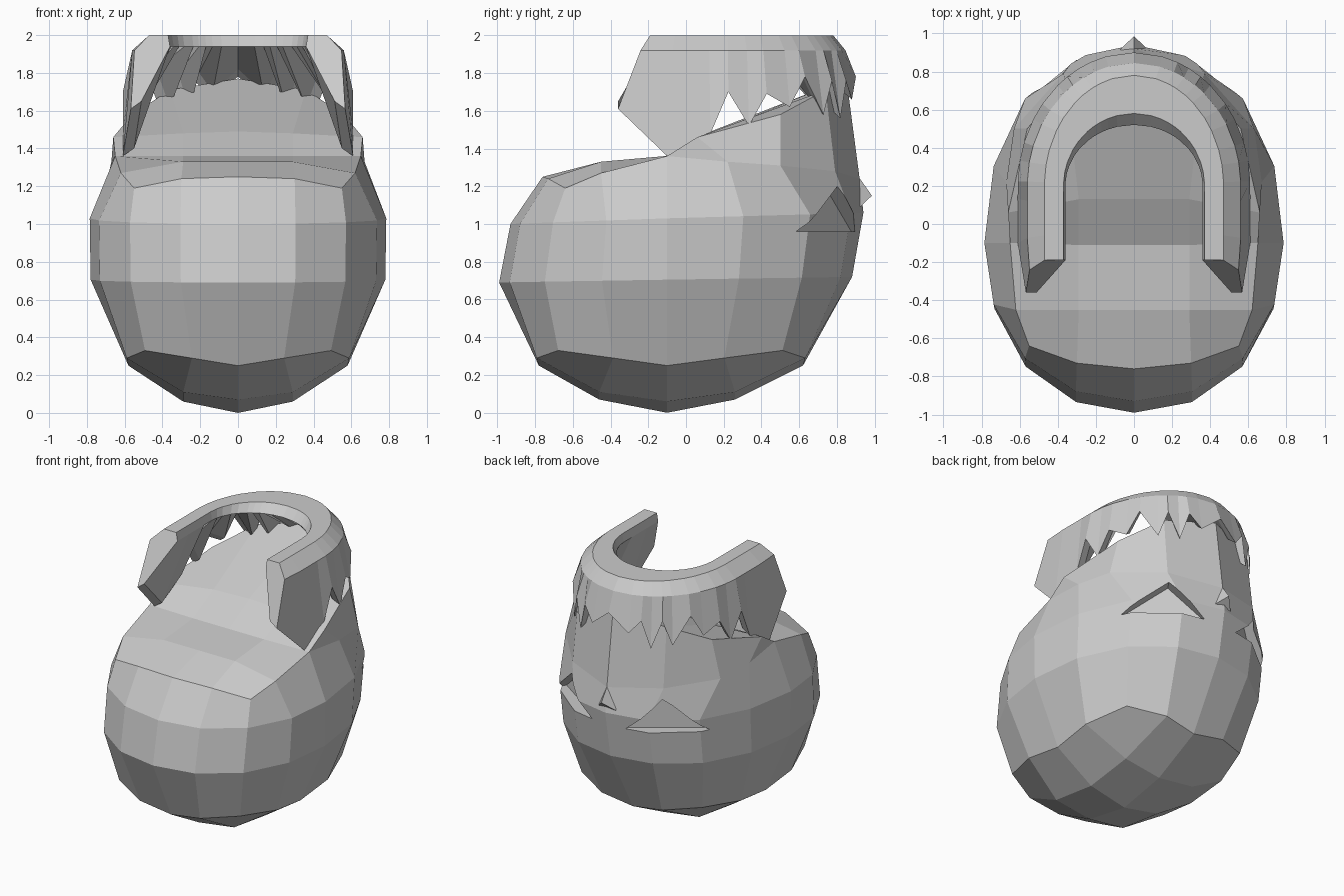
import bpy, bmesh, math
from mathutils import Vector

cube = bpy.data.objects.get("Cube")
if cube:
    bpy.data.objects.remove(cube, do_unlink=True)

grey = bpy.data.materials.new("plain grey")
grey.use_nodes = True
grey.diffuse_color = (0.6, 0.6, 0.6, 1)
grey.node_tree.nodes["Principled BSDF"].inputs["Base Color"].default_value = (0.6, 0.6, 0.6, 1)


def finish(bm, name):
    bmesh.ops.remove_doubles(bm, verts=bm.verts, dist=0.0005)
    bmesh.ops.recalc_face_normals(bm, faces=bm.faces)
    mesh = bpy.data.meshes.new(name)
    bm.to_mesh(mesh)
    bm.free()
    mesh.materials.append(grey)
    obj = bpy.data.objects.new(name, mesh)
    bpy.context.collection.objects.link(obj)
    return obj


def mirrored(half):
    """Close a half ring of 9 points (front to back) into 16 points."""
    return half + [(-x, y, z) for x, y, z in half[7:0:-1]]


def ellipse_ring(w, y_front, y_back, z_front, z_back, square=0.0, lift=0.0):
    half = []
    for k in range(9):
        a = k * math.pi / 8
        c = math.sin(2 * a) ** 2
        f = 1 + square * c
        x = w * math.sin(a) * f
        r = (y_back + 0.1) if k > 4 else (-0.1 - y_front)
        y = -0.1 - r * math.cos(a) * f
        t = (1 - math.cos(a)) / 2
        half.append((x, y, z_front + (z_back - z_front) * t + lift * c))
    return mirrored(half)


def cap(bm, ring, rows):
    """Fill a 16 point ring with a 4 x 4 grid; rows hold (y, z side, z centre)."""
    grid = [[ring[i] for i in (2, 1, 0, 15, 14)]]
    for n, (y, z_side, z_mid) in enumerate(rows):
        k = 3 + n
        grid.append([ring[k], (0.29, y, z_side), (0, y, z_mid), (-0.29, y, z_side), ring[16 - k]])
    grid.append([ring[i] for i in (6, 7, 8, 9, 10)])
    verts = [[bm.verts.new(p) for p in row] for row in grid]
    for r in range(4):
        for c in range(4):
            bm.faces.new((verts[r][c], verts[r][c + 1], verts[r + 1][c + 1], verts[r + 1][c]))


# Body: faceted bean with a raised head at the rear
shoulder = [(0, -.76, 1.25), (.3, -.73, 1.24), (.55, -.64, 1.19), (.62, -.45, 1.27), (.65, -.1, 1.36),
            (.67, .22, 1.33), (.63, .5, 1.31), (.37, .79, 1.28), (0, .92, 1.24)]
crest = shoulder[:5] + [(.66, .06, 1.46), (.56, .5, 1.58), (.36, .74, 1.71), (0, .85, 1.77)]
rings = [ellipse_ring(.58, -.78, .62, .25, .25, .2, .08),
         ellipse_ring(.78, -.99, .88, .69, .72, .03),
         ellipse_ring(.785, -.93, .94, 1.0, 1.06, .03),
         mirrored(shoulder), mirrored(crest)]
bm = bmesh.new()
loops = [[bm.verts.new(p) for p in ring] for ring in rings]
for lo, hi in zip(loops, loops[1:]):
    for k in range(16):
        j = (k + 1) % 16
        bm.faces.new((lo[k], lo[j], hi[j], hi[k]))
cap(bm, rings[0], [(-.46, .11, .07), (-.1, .06, .0), (.26, .11, .07)])
cap(bm, rings[4], [(-.45, 1.33, 1.33), (-.11, 1.36, 1.36), (.13, 1.48, 1.49)])
bmesh.ops.remove_doubles(bm, verts=bm.verts, dist=0.0005)
bmesh.ops.dissolve_degenerate(bm, dist=0.0005, edges=bm.edges)
body = finish(bm, "body")

# Hair: horseshoe band, open at the front, with a jagged lower edge
ARC_Y = 0.2
arm = [(-.36, 1.61, -.19, .93), (-.1, 1.36, -.06, 1), (.13, 1.48, .12, 1)]  # y low, z tip, y top, taper
arc = [(2, 1.70), (11, 1.52), (19, 1.69), (30, 1.62), (38, 1.78), (49, 1.58),
       (55, 1.76), (62, 1.56), (68, 1.76), (76, 1.66), (90, 1.78)]      # angle, z tip


def section(tip_z):
    """Closed cross-section: half width, rear y, height, low flag."""
    return [(.37, .58, 2.0, 0), (.47, .78, 2.0, 0), (.56, .845, 1.92, .3),
            (.61, .90, tip_z, 1), (.55, .85, tip_z + .04, 1), (.36, .52, 1.94, 0)]


stations = []
for y_low, z, y_top, taper in arm:
    stations.append([(w * (1 + (taper - 1) * low), y_top + (y_low - y_top) * low, h)
                     for w, yb, h, low in section(z)])
for deg, z in arc:
    a = math.radians(deg)
    stations.append([(w * math.cos(a), ARC_Y + (yb - ARC_Y) * math.sin(a), h)
                     for w, yb, h, low in section(z)])
stations += [[(-x, y, z) for x, y, z in s] for s in stations[-2::-1]]
bm = bmesh.new()
loops = [[bm.verts.new(p) for p in s] for s in stations]
for a, b in zip(loops, loops[1:]):
    for k in range(6):
        j = (k + 1) % 6
        bm.faces.new((a[k], a[j], b[j], b[k]))
bm.faces.new(loops[0])
bm.faces.new(loops[-1])
finish(bm, "hair")

# Nose: small three-sided point at the rear
bm = bmesh.new()
base = [bm.verts.new(p) for p in [(-.1, .89, 1.06), (.1, .89, 1.06), (0, .88, 1.3)]]
tip = bm.verts.new((0, .985, 1.15))
bm.faces.new(base)
for k in range(3):
    bm.faces.new((base[k], base[(k + 1) % 3], tip))
finish(bm, "nose")

# Eye sockets: shallow triangular cuts beside the nose
for side, s in (("left", 1), ("right", -1)):
    out = Vector((s * .57, .82, 0))
    triangle = [Vector(p) for p in [(s * .60, .58, .96), (s * .14, .90, .96), (s * .34, .76, 1.2)]]
    bm = bmesh.new()
    inner = [bm.verts.new(p - out * .03) for p in triangle]
    outer = [bm.verts.new(p + out * .25) for p in triangle]
    bm.faces.new(inner)
    bm.faces.new(outer)
    for k in range(3):
        j = (k + 1) % 3
        bm.faces.new((inner[k], inner[j], outer[j], outer[k]))
    cutter = finish(bm, side + "_eye_cutter")
    cutter.hide_render = True
    cutter.display_type = 'WIRE'
    cutter.hide_set(True)
    cut = body.modifiers.new(side + "_eye_socket", 'BOOLEAN')
    cut.operation = 'DIFFERENCE'
    cut.solver = 'EXACT'
    cut.object = cutter
